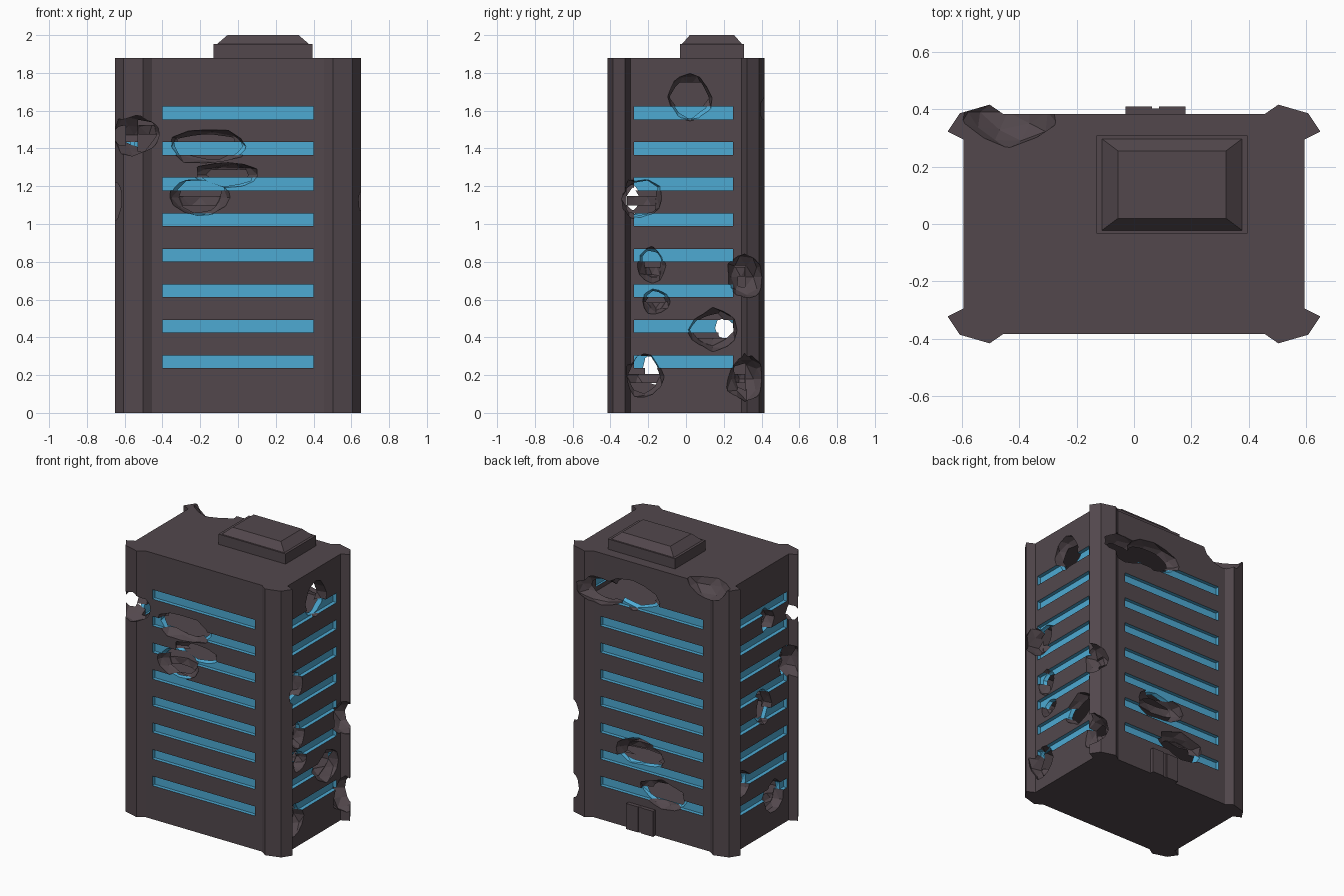
import bpy, bmesh, random
from mathutils import Vector

if "Cube" in bpy.data.objects:
    bpy.data.objects.remove(bpy.data.objects["Cube"])

random.seed(4)


def material(name, color):
    m = bpy.data.materials.new(name)
    m.diffuse_color = color
    m.use_nodes = True
    m.node_tree.nodes["Principled BSDF"].inputs["Base Color"].default_value = m.diffuse_color
    return m


BROWN = material("dark_concrete", (0.085, 0.064, 0.073, 1))
BLUE = material("blue_glass", (0.075, 0.4, 0.65, 1))


def finish(name, bm, mat):
    bmesh.ops.recalc_face_normals(bm, faces=bm.faces)
    me = bpy.data.meshes.new(name)
    bm.to_mesh(me)
    bm.free()
    me.materials.append(mat)
    ob = bpy.data.objects.new(name, me)
    bpy.context.collection.objects.link(ob)
    return ob


def add_box(bm, x0, x1, y0, y1, z0, z1, inset=0):
    """Box, optionally with the top pulled in to make a slope."""
    lo = [bm.verts.new(p) for p in ((x0, y0, z0), (x1, y0, z0), (x1, y1, z0), (x0, y1, z0))]
    i = inset
    hi = [bm.verts.new(p) for p in ((x0+i, y0+i*.75, z1), (x1-i, y0+i*.75, z1),
                                    (x1-i, y1-i*.75, z1), (x0+i, y1-i*.75, z1))]
    bm.faces.new(lo[::-1])
    bm.faces.new(hi)
    for k in range(4):
        j = (k + 1) % 4
        bm.faces.new((lo[k], lo[j], hi[j], hi[k]))


def boxes(name, dims, mat):
    bm = bmesh.new()
    for d in dims:
        add_box(bm, *d)
    return finish(name, bm, mat)


def cut(ob, cutter, transfer=False):
    mod = ob.modifiers.new("cut", 'BOOLEAN')
    mod.operation = 'DIFFERENCE'
    mod.solver = 'EXACT'
    mod.object = cutter
    if transfer:
        mod.material_mode = 'TRANSFER'
    bpy.context.view_layer.objects.active = ob
    bpy.ops.object.modifier_apply(modifier=mod.name)


# tower shell: plan outline with a faceted pillar at each corner
corner = [(0.595, 0.295), (0.65, 0.322), (0.607, 0.386), (0.503, 0.416), (0.455, 0.383)]
plan = corner + [(-x, y) for x, y in corner[::-1]]
plan += [(-x, -y) for x, y in corner] + [(x, -y) for x, y in corner[::-1]]
bm = bmesh.new()
base = bm.faces.new([bm.verts.new((x, y, 0)) for x, y in plan])
ext = bmesh.ops.extrude_face_region(bm, geom=[base])
bmesh.ops.translate(bm, vec=(0, 0, 1.88),
                    verts=[v for v in ext["geom"] if isinstance(v, bmesh.types.BMVert)])
shell = finish("tower_shell", bm, BROWN)

# window rows and hollow interior
rows = [0.237 + 0.1882 * i for i in range(8)]
H = 0.067
cutters = [boxes("cavity_cutter", [(-.53, .53, -.315, .315, .04, 1.75)], BROWN),
           boxes("front_window_cutter", [(-.4, .4, -.6, .6, z, z + H) for z in rows], BLUE),
           boxes("side_window_cutter", [(-.8, .8, -.275, .25, z, z + H) for z in rows], BLUE)]
for c in cutters:
    cut(shell, c, True)

# recessed glass strips
panes = []
for z in rows:
    for s in (-1, 1):
        panes.append((-.4, .4, s*.345 - .012, s*.345 + .012, z, z + H))
        panes.append((s*.556 - .012, s*.556 + .012, -.275, .25, z, z + H))
glass = boxes("window_glass", panes, BLUE)

# floor slabs
floors = boxes("floor_slabs", [(-.528, .528, -.313, .313, z - .08, z - .03) for z in rows], BROWN)

# battle damage: centre and radii of each jagged hole
holes = [
    # front
    ((-.17, -.38, 1.41), (.21, .11, .095)), ((-.2, -.38, 1.14), (.17, .11, .1)),
    ((-.05, -.38, 1.26), (.18, .1, .075)),
    # front left corner
    ((-.55, -.37, 1.47), (.13, .12, .11)), ((-.63, -.28, 1.13), (.11, .1, .12)),
    # right side
    ((.6, .02, 1.67), (.12, .12, .12)), ((.6, -.24, 1.135), (.12, .12, .115)),
    ((.6, -.18, .78), (.1, .075, .095)), ((.6, -.16, .59), (.1, .075, .075)),
    ((.6, .14, .44), (.12, .13, .11)), ((.6, -.22, .195), (.12, .105, .12)),
    ((.62, .32, .72), (.12, .11, .12)), ((.62, .32, .18), (.12, .11, .13)),
    # left side
    ((-.6, -.06, 1.5), (.1, .075, .09)), ((-.6, -.02, .9), (.1, .09, .13)),
    ((-.6, -.14, .23), (.11, .11, .12)), ((-.6, .23, .45), (.1, .1, .1)),
    # back
    ((.4, .38, 1.61), (.19, .1, .1)), ((.15, .38, 1.65), (.22, .1, .1)),
    ((.1, .38, .54), (.19, .1, .1)), ((-.08, .38, .3), (.18, .1, .1)),
    # roof corner
    ((-.44, .39, 1.89), (.17, .12, .11)),
]
for n, (c, r) in enumerate(holes):
    bm = bmesh.new()
    bmesh.ops.create_icosphere(bm, subdivisions=2, radius=1)
    for v in bm.verts:
        k = random.uniform(.86, 1.1)
        v.co = Vector(c) + Vector([v.co[i] * r[i] * k for i in range(3)])
    hole = finish("damage_cutter_%d" % n, bm, BROWN)
    cutters.append(hole)
    cut(shell, hole)
    cut(floors, hole)
    cut(glass, hole)
    
for c in cutters:
    c.hide_render = True
    c.hide_set(True)

# roof unit: plinth with a sloped cap
boxes("roof_unit", [(-.13, .395, -.033, .308, 1.87, 1.952)], BROWN)
boxes("roof_unit_cap", [(-.112, .377, -.022, .297, 1.952, 2.0, .056)], BROWN)

# back entrance: two door leaves and a set-back centre strip
boxes("back_door", [(-.03, .063, .37, .41, 0, .18), (.087, .18, .37, .41, 0, .18),
                    (.063, .087, .37, .403, 0, .18)], BROWN)
